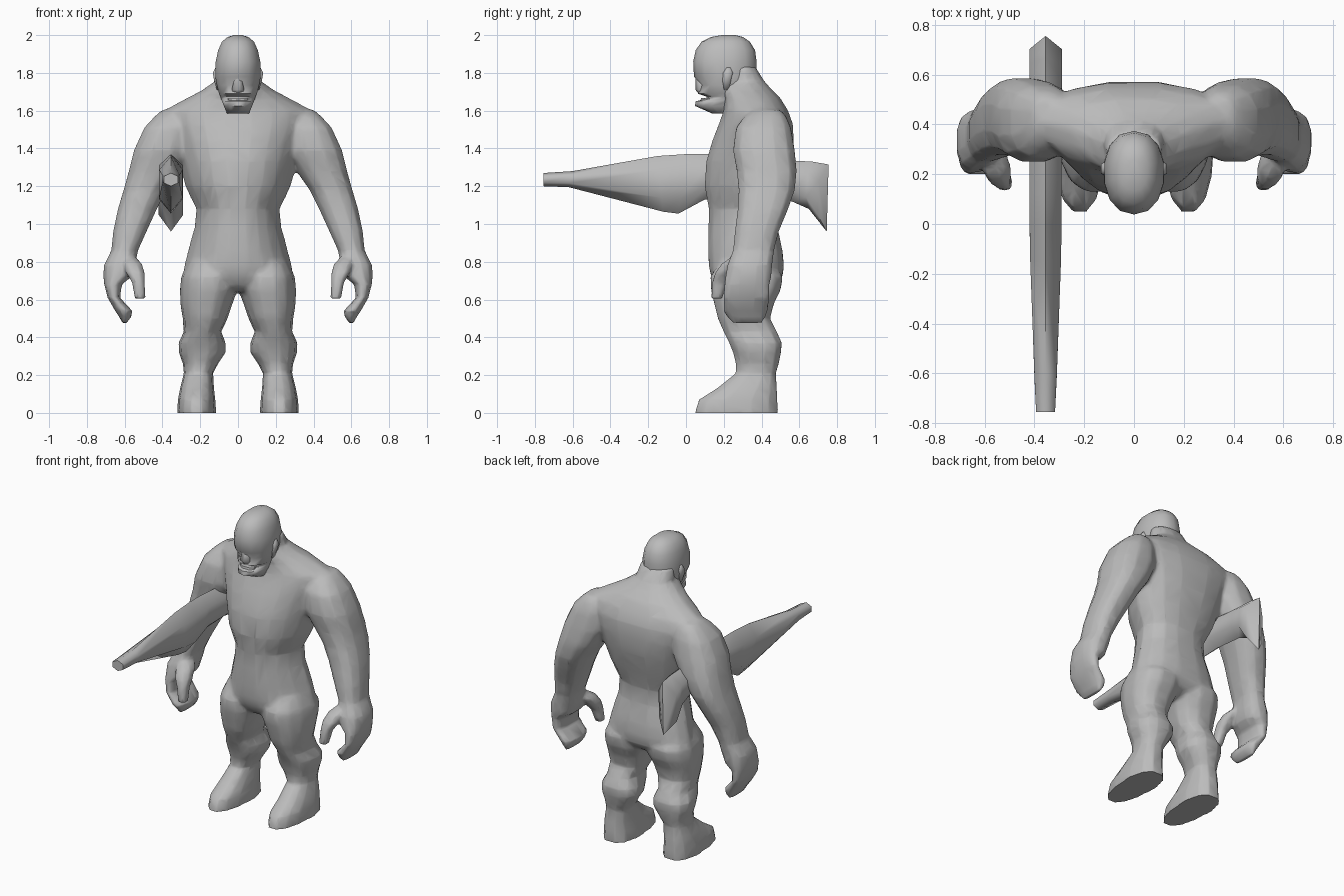
import bpy, bmesh, math

grey = bpy.data.materials.new("plain grey")
grey.diffuse_color = (0.5, 0.5, 0.5, 1)


def select(obs):
    bpy.ops.object.select_all(action='DESELECT')
    for ob in obs:
        ob.select_set(True)
    bpy.context.view_layer.objects.active = obs[0]


def finish(name, bm, angle=50):
    bmesh.ops.recalc_face_normals(bm, faces=bm.faces[:])
    me = bpy.data.meshes.new(name)
    bm.to_mesh(me)
    bm.free()
    me.materials.append(grey)
    ob = bpy.data.objects.new(name, me)
    bpy.context.collection.objects.link(ob)
    select([ob])
    bpy.ops.object.shade_smooth_by_angle(angle=math.radians(angle))
    return ob


def skin(bm, loops):
    """Bridge rings of points and close both ends."""
    rings = [[bm.verts.new(p) for p in loop] for loop in loops]
    n = len(rings[0])
    for a, b in zip(rings, rings[1:]):
        for i in range(n):
            j = (i + 1) % n
            bm.faces.new((a[i], a[j], b[j], b[i]))
    bm.faces.new(rings[0])
    bm.faces.new(rings[-1])


def loft(name, rows, n=12, power=0.8, taper=0.0, side=1, angle=50):
    """Stack rounded level sections given as (z, x0, x1, y0, y1)."""
    loops = []
    for z, x0, x1, y0, y1 in rows:
        loop = []
        for k in range(n):
            t = math.tau * (k + 0.5) / n
            c, s = math.cos(t), math.sin(t)
            u = math.copysign(abs(c) ** power, c) / math.cos(math.pi / n) ** power
            v = math.copysign(abs(s) ** power, s) / math.cos(math.pi / n) ** power
            u *= 1 + taper * (min(v, 0.3) - 0.3)
            loop.append((side * ((x0 + x1) / 2 + u * (x1 - x0) / 2),
                         (y0 + y1) / 2 + v * (y1 - y0) / 2, z))
        loops.append(loop)
    bm = bmesh.new()
    skin(bm, loops)
    return finish(name, bm, angle)


def centred(rows):
    return [(z, -w, w, y0, y1) for z, w, y0, y1 in rows]


# Torso from crotch to neck, narrower across the front
body = [loft("body", centred([
    (0.645, 0.10, 0.20, 0.42), (0.675, 0.20, 0.16, 0.48), (0.72, 0.29, 0.135, 0.51),
    (0.77, 0.292, 0.122, 0.518),
    (0.85, 0.27, 0.118, 0.512), (0.98, 0.232, 0.12, 0.485), (1.08, 0.222, 0.122, 0.485),
    (1.20, 0.282, 0.10, 0.52), (1.33, 0.32, 0.108, 0.555), (1.44, 0.36, 0.14, 0.57),
    (1.53, 0.40, 0.175, 0.565), (1.60, 0.40, 0.20, 0.54), (1.665, 0.28, 0.20, 0.50),
    (1.71, 0.19, 0.18, 0.455), (1.755, 0.125, 0.17, 0.415), (1.83, 0.11, 0.18, 0.368)]),
    n=16, taper=0.25)]

# Head with open mouth and heavy brow
loft("head", centred([
    (1.585, 0.058, 0.14, 0.25), (1.625, 0.075, 0.05, 0.29), (1.65, 0.085, 0.055, 0.32),
    (1.663, 0.09, 0.11, 0.33), (1.675, 0.092, 0.11, 0.34), (1.69, 0.10, 0.065, 0.35),
    (1.735, 0.112, 0.082, 0.36), (1.78, 0.12, 0.046, 0.37), (1.86, 0.118, 0.042, 0.37),
    (1.92, 0.105, 0.055, 0.362), (1.965, 0.085, 0.085, 0.335), (1.99, 0.055, 0.135, 0.30),
    (2.0, 0.02, 0.19, 0.26)]), n=14, power=0.9, angle=60)
loft("nose", centred([(1.69, 0.02, 0.07, 0.13), (1.71, 0.033, 0.055, 0.13),
                      (1.79, 0.015, 0.055, 0.13)]), n=6, angle=80)
loft("teeth", centred([(1.645, 0.05, 0.075, 0.15), (1.668, 0.05, 0.08, 0.15)]), n=8)

for side, label in ((1, "left"), (-1, "right")):
    # Ear
    loft(label + "_ear", [(1.71, 0.09, 0.112, 0.20, 0.23), (1.76, 0.09, 0.127, 0.19, 0.24),
                          (1.80, 0.09, 0.133, 0.195, 0.25), (1.83, 0.09, 0.118, 0.21, 0.24)],
         n=6, side=side, angle=80)

    # Arm running down into the curled mitten hand, elbow pushed back
    body.append(loft(label + "_arm", [
        (1.605, 0.30, 0.40, 0.36, 0.50), (1.57, 0.26, 0.44, 0.31, 0.53),
        (1.51, 0.24, 0.495, 0.265, 0.555), (1.39, 0.25, 0.55, 0.25, 0.575),
        (1.28, 0.31, 0.577, 0.27, 0.585), (1.18, 0.38, 0.605, 0.28, 0.575),
        (1.08, 0.43, 0.635, 0.275, 0.54), (0.96, 0.485, 0.66, 0.26, 0.49),
        (0.86, 0.53, 0.67, 0.25, 0.465), (0.78, 0.545, 0.71, 0.22, 0.455),
        (0.72, 0.565, 0.712, 0.21, 0.45), (0.68, 0.615, 0.708, 0.205, 0.44),
        (0.61, 0.625, 0.69, 0.20, 0.44), (0.54, 0.56, 0.65, 0.20, 0.43),
        (0.51, 0.565, 0.63, 0.22, 0.42), (0.475, 0.59, 0.61, 0.25, 0.40)], side=side))
    body.append(loft(label + "_thumb", [
        (0.83, 0.55, 0.62, 0.25, 0.34), (0.79, 0.51, 0.61, 0.19, 0.31),
        (0.74, 0.495, 0.59, 0.155, 0.26), (0.69, 0.495, 0.56, 0.14, 0.22),
        (0.605, 0.49, 0.545, 0.135, 0.19)], n=8, side=side))

    # Leg running down into the boot
    body.append(loft(label + "_leg", [
        (0.80, 0.03, 0.265, 0.18, 0.45), (0.72, 0.005, 0.303, 0.13, 0.512),
        (0.65, 0.0, 0.31, 0.133, 0.50),
        (0.58, 0.027, 0.307, 0.15, 0.465), (0.50, 0.055, 0.293, 0.17, 0.445),
        (0.43, 0.088, 0.287, 0.20, 0.48), (0.37, 0.065, 0.315, 0.23, 0.507),
        (0.32, 0.065, 0.313, 0.25, 0.502), (0.26, 0.105, 0.292, 0.265, 0.49),
        (0.21, 0.132, 0.287, 0.265, 0.475), (0.13, 0.127, 0.307, 0.165, 0.48),
        (0.07, 0.12, 0.318, 0.07, 0.482), (0.0, 0.115, 0.323, 0.048, 0.487)],
        taper=0.15, side=side))

# Fuse torso, arms and legs into one skin
select(body)
bpy.ops.object.join()
skin_ob = bpy.context.view_layer.objects.active
rm = skin_ob.modifiers.new("fuse", 'REMESH')
rm.mode, rm.voxel_size = 'VOXEL', 0.01
bpy.ops.object.modifier_apply(modifier="fuse")

# Flatten the soles, and blend the joins at shoulders and hips only
joins = skin_ob.vertex_groups.new(name="joins")
for v in skin_ob.data.vertices:
    if v.co.z < 0.009:
        v.co.z = 0
    x, z = abs(v.co.x), v.co.z
    shoulder = min((x - 0.17) / 0.08, (0.48 - x) / 0.08, (z - 1.15) / 0.1)
    hip = min((0.36 - x) / 0.02, (z - 0.52) / 0.08, (0.92 - z) / 0.08)
    w = max(0.0, min(1.0, max(shoulder, hip)))
    if w > 0:
        joins.add([v.index], w, 'REPLACE')
sm = skin_ob.modifiers.new("blend", 'SMOOTH')
sm.factor, sm.iterations, sm.vertex_group = 0.5, 22, "joins"
bpy.ops.object.modifier_apply(modifier="blend")
dc = skin_ob.modifiers.new("simplify", 'DECIMATE')
dc.ratio = 0.08
bpy.ops.object.modifier_apply(modifier="simplify")
if not skin_ob.data.materials:
    skin_ob.data.materials.append(grey)
bpy.ops.object.shade_smooth_by_angle(angle=math.radians(60))

# Long weapon under the right arm: six-sided sections along y, flared notched butt
# Each station: y at top, y at bottom, half width, bottom z, top z, side notch
stations = [(-0.755, -0.755, 0.038, 1.20, 1.27, 0), (-0.60, -0.62, 0.045, 1.195, 1.28, 0),
            (-0.15, -0.12, 0.062, 1.065, 1.36, 0), (0.0, -0.04, 0.064, 1.055, 1.37, 0),
            (0.12, 0.10, 0.064, 1.13, 1.37, 0), (0.35, 0.35, 0.064, 1.14, 1.355, 0),
            (0.58, 0.56, 0.065, 1.12, 1.335, 0), (0.67, 0.65, 0.065, 1.08, 1.33, 0.02),
            (0.755, 0.745, 0.065, 0.96, 1.315, 0.05)]
outline = ((0, 0), (1, 0.25), (1, 0.75), (0, 1), (-1, 0.75), (-1, 0.25))
bm = bmesh.new()
skin(bm, [[(-0.355 + u * w, yb + (yt - yb) * f - abs(u) * notch, zb + (zt - zb) * f)
           for u, f in outline] for yt, yb, w, zb, zt, notch in stations])
bmesh.ops.triangulate(bm, faces=[f for f in bm.faces if len(f.verts) > 4])
finish("long_weapon", bm, 75)
